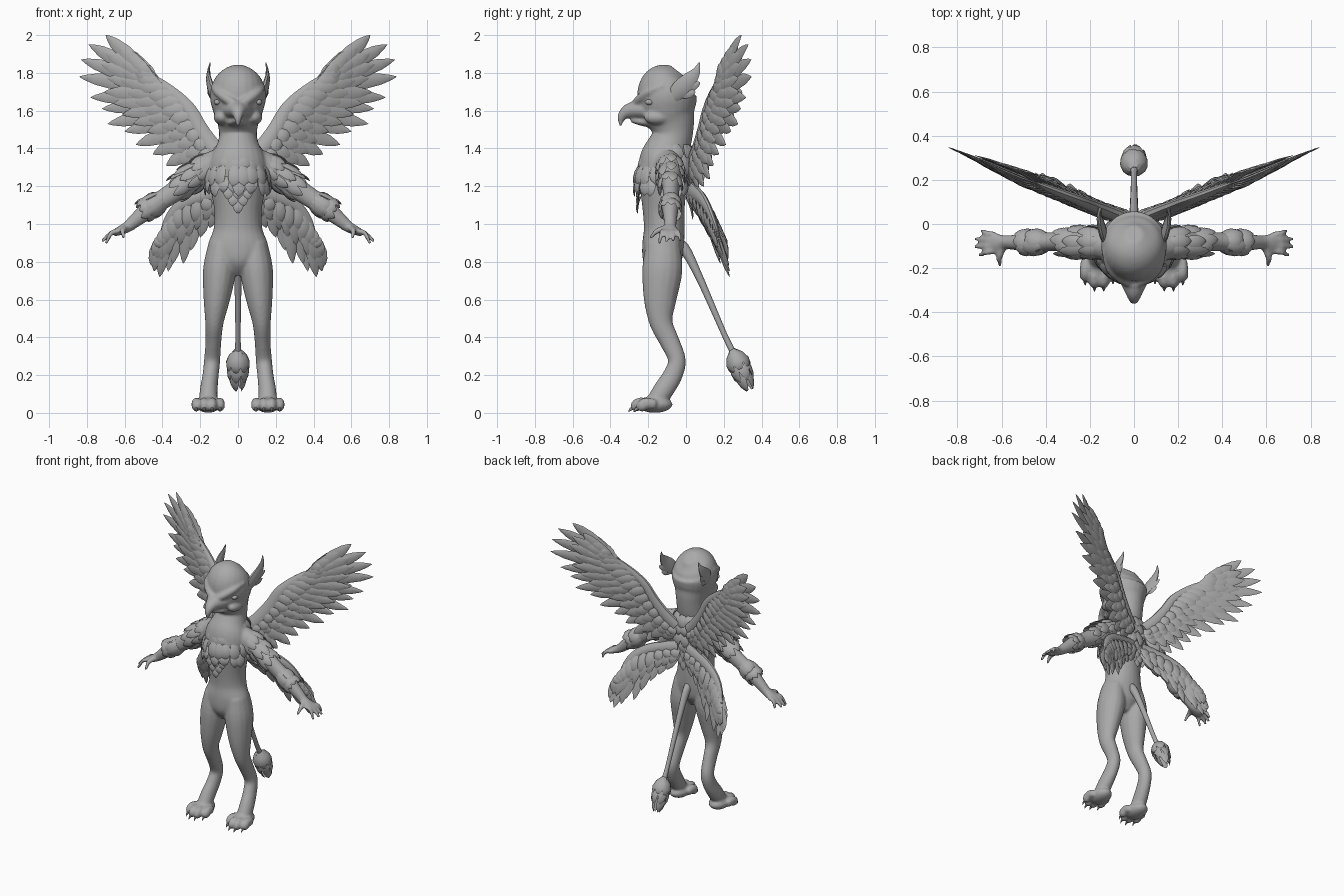
import bpy, bmesh, math, random
from mathutils import Vector as V

random.seed(4)
cube = bpy.data.objects.get("Cube")
if cube:
    bpy.data.objects.remove(cube)

grey = bpy.data.materials.new("plain_grey")
grey.use_nodes = True
grey.diffuse_color = (0.4, 0.4, 0.4, 1)
grey.node_tree.nodes["Principled BSDF"].inputs["Base Color"].default_value = grey.diffuse_color


def smooth_path(pts, steps):
    """Catmull-Rom through rows of (x, y, z, half width, half depth)."""
    out = []
    for i in range(len(pts) - 1):
        quad = [pts[max(i - 1, 0)], pts[i], pts[i + 1], pts[min(i + 2, len(pts) - 1)]]
        for k in range(steps):
            t = k / steps
            out.append([b + t / 2 * (c - a + t * (2*a - 5*b + 4*c - d + t * (3*(b - c) + d - a)))
                        for a, b, c, d in zip(*quad)])
    return out + [list(pts[-1])]


def tube(bm, pts, ref=(1, 0, 0), sides=16, steps=4, s=1):
    """Skin elliptical rings along a path; ref is the width direction."""
    rows = smooth_path(pts, steps) if steps > 1 else pts
    pos = [V((r[0] * s, r[1], r[2])) for r in rows]
    rings = []
    for i, r in enumerate(rows):
        t = (pos[min(i + 1, len(pos) - 1)] - pos[max(i - 1, 0)]).normalized()
        side = V(ref)
        side = (side - t * side.dot(t)).normalized()
        up = t.cross(side)
        rings.append([bm.verts.new(pos[i] + side * max(r[3], .001) * math.cos(2 * math.pi * j / sides)
                                   + up * max(r[4], .001) * math.sin(2 * math.pi * j / sides))
                      for j in range(sides)])
    for p, q in zip(rings, rings[1:]):
        for j in range(sides):
            k = (j + 1) % sides
            bm.faces.new((p[j], p[k], q[k], q[j]))
    bm.faces.new(rings[0][::-1])
    bm.faces.new(rings[-1])


def feather(bm, base, tip, w, normal, bend=0.0, thick=.007):
    """Pointed leaf, widest past the middle, bending along the normal."""
    base, tip, n = V(base), V(tip), V(normal).normalized()
    rows = []
    for t, k in ((0, .5), (.3, .95), (.6, 1), (.82, .7), (.94, .32), (1, .02)):
        p = base.lerp(tip, t) + n * bend * 4 * t * (1 - t)
        rows.append((*p, w * k, thick * (k + .1)))
    tube(bm, rows, n.cross(tip - base), 6, 1)


def blob(bm, c, r):
    g = bmesh.ops.create_uvsphere(bm, u_segments=16, v_segments=10, radius=1)
    for v in g["verts"]:
        v.co = V([a * b + d for a, b, d in zip(v.co, r, c)])


def finish(name, bm, mirror=False, angle=40):
    bmesh.ops.recalc_face_normals(bm, faces=bm.faces)
    me = bpy.data.meshes.new(name)
    bm.to_mesh(me)
    bm.free()
    me.materials.append(grey)
    ob = bpy.data.objects.new(name, me)
    bpy.context.collection.objects.link(ob)
    bpy.ops.object.select_all(action='DESELECT')
    ob.select_set(True)
    bpy.context.view_layer.objects.active = ob
    bpy.ops.object.shade_smooth_by_angle(angle=math.radians(angle))
    if mirror:
        ob.modifiers.new("mirror", 'MIRROR').use_mirror_merge = False
    return ob


def along(pts, t):
    f = t * (len(pts) - 1)
    i = min(int(f), len(pts) - 2)
    return V(pts[i]).lerp(V(pts[i + 1]), f - i)


# Body: torso, neck and head as one column, then limbs, melted together
bm = bmesh.new()
tube(bm, [(0, -.12, .73, .04, .05), (0, -.125, .8, .12, .1), (0, -.122, .88, .16, .11),
          (0, -.115, .97, .13, .108), (0, -.118, 1.06, .125, .11), (0, -.12, 1.16, .14, .12),
          (0, -.122, 1.26, .155, .132), (0, -.115, 1.34, .15, .13), (0, -.09, 1.41, .115, .115),
          (0, -.07, 1.47, .1, .105), (0, -.075, 1.53, .108, .122), (0, -.092, 1.59, .13, .145),
          (0, -.1, 1.66, .148, .158), (0, -.095, 1.72, .143, .152), (0, -.07, 1.775, .11, .115),
          (0, -.045, 1.81, .04, .05)], sides=24)
for s in (1, -1):
    tube(bm, [(.085, -.122, .9, .07, .09), (.097, -.125, .76, .088, .107), (.113, -.137, .6, .07, .087),
              (.125, -.132, .48, .049, .062), (.13, -.088, .38, .042, .053), (.137, -.048, .28, .043, .047),
              (.145, -.07, .2, .043, .052), (.155, -.12, .12, .047, .055), (.158, -.16, .06, .05, .05)], s=s)
    # Paws with four toes
    blob(bm, (.158 * s, -.165, .045), (.066, .095, .045))
    for i, reach in enumerate((-.235, -.27, -.27, -.24)):
        x = .158 + (i - 1.5) * .042
        tube(bm, [(x, -.16, .045, .02, .025), (x, reach + .03, .05, .025, .032),
                  (x, reach, .033, .024, .03), (x, reach - .02, .022, .008, .012)], s=s)
    # Arms and hands
    tube(bm, [(.08, -.1, 1.33, .07, .075), (.17, -.088, 1.29, .07, .078), (.27, -.08, 1.215, .05, .065),
              (.36, -.08, 1.155, .043, .054), (.45, -.083, 1.095, .045, .052), (.53, -.083, 1.03, .036, .04),
              (.585, -.083, .985, .032, .03), (.625, -.085, .965, .044, .024), (.655, -.085, .95, .04, .018)],
         (0, 1, 0), s=s)
    for i, (x, z) in enumerate(((.7, .895), (.722, .905), (.72, .91), (.69, .91))):
        y = -.085 + (i - 1.5) * .024
        tube(bm, [(.63, y, .96, .014, .016), (.67, y + (i - 1.5) * .006, .953, .013, .014),
                  (x, y + (i - 1.5) * .013, z, .009, .009)], (0, 1, 0), 8, s=s)
    tube(bm, [(.59, -.095, .98, .018, .018), (.61, -.15, .965, .016, .016), (.605, -.19, .925, .008, .008)],
         sides=8, s=s)
    # Brow ridge and cheek
    tube(bm, [(.015, -.275, 1.635, .02, .014), (.06, -.25, 1.66, .024, .02), (.11, -.2, 1.7, .022, .02),
              (.135, -.12, 1.73, .012, .012)], (0, 0, 1), 10, s=s)
    blob(bm, (.085 * s, -.15, 1.565), (.045, .075, .04))
# Hooked beak and lower jaw
tube(bm, [(0, -.17, 1.6, .1, .065), (0, -.24, 1.605, .075, .052), (0, -.295, 1.6, .048, .042),
          (0, -.33, 1.58, .03, .03), (0, -.345, 1.55, .018, .018), (0, -.345, 1.515, .006, .006)])
tube(bm, [(0, -.15, 1.54, .08, .035), (0, -.23, 1.54, .05, .022), (0, -.29, 1.55, .02, .012)])
body = finish("body", bm)
mod = body.modifiers.new("melt", 'REMESH')
mod.mode, mod.voxel_size, mod.use_smooth_shade = 'VOXEL', .009, True
mod = body.modifiers.new("soften", 'SMOOTH')
mod.factor, mod.iterations = .5, 4

# Eyes
bm = bmesh.new()
blob(bm, (.108, -.192, 1.645), (.02, .025, .016))
finish("eyes", bm, True)

# Claws
bm = bmesh.new()
for i, y in enumerate((-.25, -.283, -.283, -.255)):
    x = .158 + (i - 1.5) * .042
    tube(bm, [(x, y + .02, .03, .011, .011), (x, y - .01, .02, .007, .008), (x, y - .022, .004, .001, .001)],
         sides=8, steps=2)
finish("foot_claws", bm, True)

# Ears: cupped leaves with a small tuft
bm = bmesh.new()
tube(bm, [(.125, -.08, 1.66, .015, .03), (.143, -.03, 1.715, .018, .05), (.155, .02, 1.765, .014, .042),
          (.155, .055, 1.81, .008, .022), (.148, .07, 1.855, .002, .003)], sides=10)
feather(bm, (.135, -.02, 1.7), (.165, .075, 1.75), .025, (1, 0, 0))
feather(bm, (.135, -.03, 1.68), (.16, .05, 1.7), .025, (1, 0, 0))
finish("ears", bm, True)


def wing(name, lead, tips, surface, normal, half, rows, arm):
    """Fan of feathers from a leading edge, with shorter layers on both faces."""
    bm = bmesh.new()
    n = V(normal).normalized()
    place = lambda p: V((p[0], surface(p[0], p[1]), p[1]))
    tube(bm, [(*place(p), r * .6, r) for p, r in zip(lead, arm)], (0, 1, 0), 10)
    for i, p in enumerate(tips):
        a = place(along(lead, i / (len(tips) - 1)))
        feather(bm, a, place(p), half, n, random.uniform(-.012, .012), .009)
    for count, reach, lift, width in rows:
        for i in range(count):
            t = i / (count - 1)
            a = place(along(lead, t))
            b = a.lerp(place(along(tips, t)), reach * random.uniform(.9, 1.1))
            for side in (1, -1):
                feather(bm, a + n * side * lift * .6, b + n * side * lift, width, n * side, .012)
    finish(name, bm, True)


# Large shoulder wings
wing("upper_wings",
     [(.06, 1.33), (.13, 1.4), (.2, 1.5), (.255, 1.6), (.32, 1.67), (.4, 1.735), (.45, 1.775)],
     [(.17, 1.19), (.25, 1.2), (.33, 1.24), (.38, 1.31), (.45, 1.37), (.54, 1.42), (.6, 1.49),
      (.69, 1.53), (.72, 1.61), (.78, 1.67), (.84, 1.78), (.83, 1.87), (.79, 1.95), (.7, 2)],
     lambda x, z: .02 + .32 * x + .07 * x * x + .03 * (z - 1.5), (-.36, 1, -.03), .042,
     [(15, .74, .01, .04), (15, .54, .018, .036), (14, .34, .024, .034)],
     (.05, .05, .045, .04, .035, .028, .015))

# Small waist wings
wing("lower_wings",
     [(.04, 1.18), (.14, 1.16), (.24, 1.13), (.32, 1.08), (.37, 1.01), (.4, .94)],
     [(.1, 1.02), (.15, .98), (.2, .93), (.25, .86), (.29, .79), (.345, .79), (.37, .75),
      (.415, .72), (.445, .75), (.46, .78)],
     lambda x, z: .02 + .25 * x + .25 * (1.15 - z), (-.25, 1, .25), .036,
     [(11, .68, .01, .032), (10, .42, .018, .03)],
     (.05, .045, .04, .034, .028, .014))

# Layered plumage around neck, chest and upper back
bm = bmesh.new()
for z, rx, ry, cy, length, count in ((1.42, .105, .105, -.085, .09, 16), (1.37, .13, .125, -.1, .1, 18),
                                     (1.31, .148, .134, -.115, .1, 18), (1.25, .15, .13, -.12, .09, 16)):
    for i in range(count):
        a = 2 * math.pi * (i + random.uniform(-.25, .25)) / count
        d = V((math.cos(a), math.sin(a), 0))
        base = V((d.x * rx, cy + d.y * ry, z))
        tip = base + d * .022 - V((0, 0, length * random.uniform(.85, 1.2)))
        feather(bm, base, tip, .033, d + V((0, 0, .2)), .012)
# Chest bib narrowing downward, and a long back cape
for row in range(4):
    for i in range(4 - row):
        x = (i - (3 - row) / 2) * .055
        z = 1.25 - row * .035
        feather(bm, (x, -.24 + x * x, z), (x * .8, -.255 + x * x, z - .09), .028, (x, -1, 0), .01)
        feather(bm, (x, 0, z), (x * .8, .035, z - .12), .03, (x, 1, 0), .01)
finish("plumage", bm)

# Shoulder and forearm plumage in overlapping cuffs
bm = bmesh.new()
for x, z, ry, rz, length in ((.13, 1.32, .062, .07, .12), (.19, 1.28, .062, .07, .12), (.25, 1.235, .05, .06, .11),
                             (.4, 1.13, .045, .05, .1), (.45, 1.1, .045, .05, .08)):
    for i in range(9):
        a = 2 * math.pi * (i + random.uniform(-.2, .2)) / 9
        out = V((.55 * math.sin(a) * rz, math.cos(a) * ry, .83 * math.sin(a) * rz))
        base = V((x, -.083, z)) + out * .9
        tip = base + V((.83, 0, -.55)) * length * random.uniform(.8, 1.15) + out * .25
        feather(bm, base, tip, .027, out, .008)
finish("arm_plumage", bm, True)

# Tail with leafy tuft
bm = bmesh.new()
tube(bm, [(0, -.07, .9, .03, .04), (0, -.01, .87, .025, .03), (0, .06, .74, .02, .021), (0, .14, .56, .016, .017),
          (0, .21, .4, .014, .015), (0, .26, .3, .018, .018)], sides=12)
axis = V((0, .4, -.92)).normalized()
for start, length, spread, count in ((0, .12, .05, 7), (.03, .15, .042, 6), (.07, .165, .02, 4)):
    for i in range(count):
        a = 2 * math.pi * (i + start * 9) / count
        out = V((math.cos(a), 0, 0)) + V((0, .92, .4)) * math.sin(a)
        base = V((0, .245, .335)) + axis * start
        feather(bm, base + out * .01, base + axis * length + out * spread, .03, out, .022)
finish("tail", bm)
